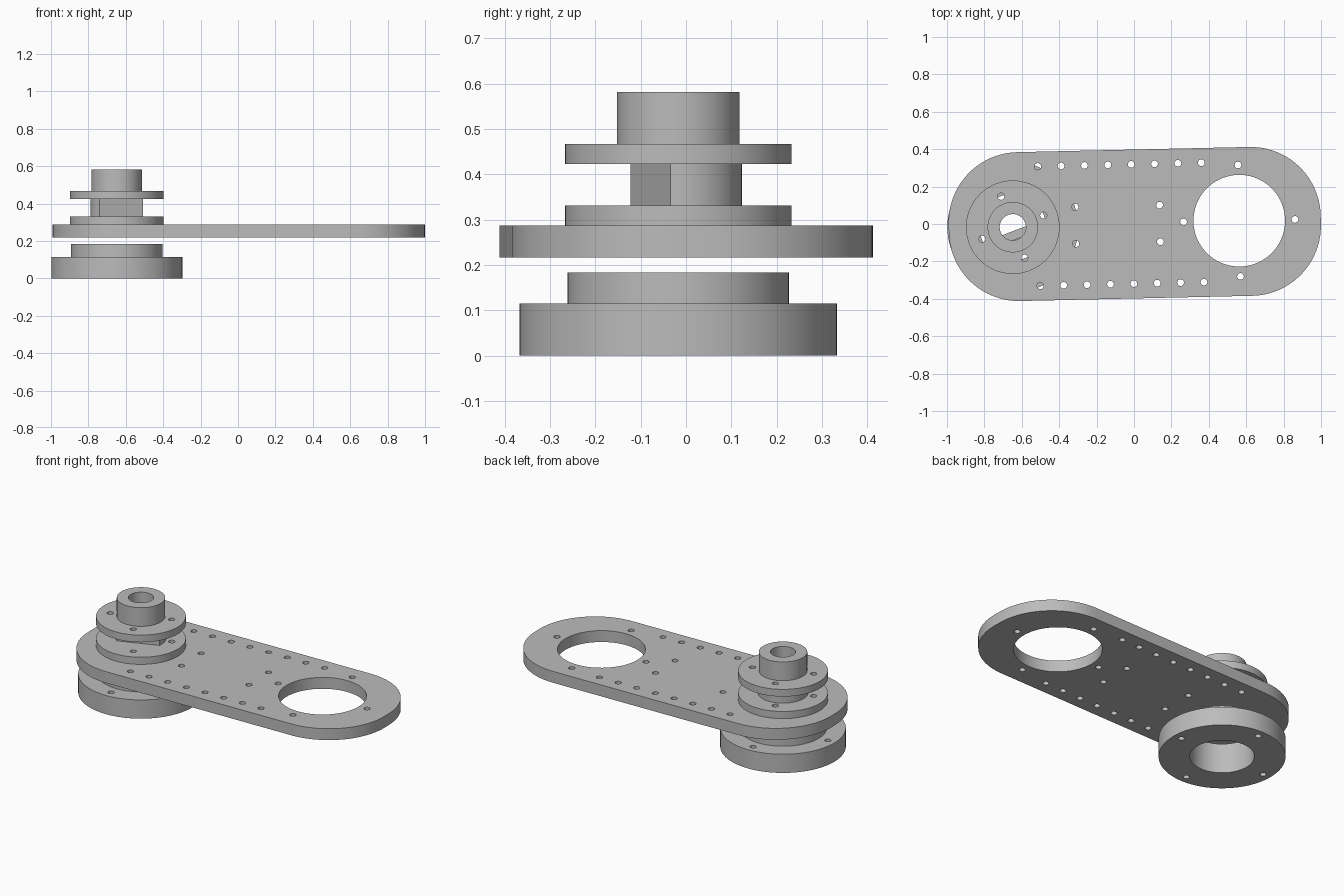
import bpy
import bmesh
from math import sin, cos, acos, pi, radians

cube = bpy.data.objects.get("Cube")
if cube:
    bpy.data.objects.remove(cube)

grey = bpy.data.materials.new("plain grey metal")
grey.use_nodes = True
colour = (0.5, 0.5, 0.5, 1)
grey.diffuse_color = colour
grey.node_tree.nodes["Principled BSDF"].inputs["Base Color"].default_value = colour

AXIS = (-0.648, -0.017)   # centre of the rotating joint
TILT = 0.0225             # slight turn of the arm
TURN = radians(21)        # turn of the coupling
BOLT = 0.018


def arc(c, r, start, end, n):
    return [(c[0] + r * cos(start + (end - start) * i / n),
             c[1] + r * sin(start + (end - start) * i / n)) for i in range(n + 1)]


def circle(c, r, n=72):
    return arc(c, r, 0, 2 * pi, n)[:-1]


def d_shape(c, r, offset):
    """Circle cut by a flat at the given distance from its centre."""
    half, facing = acos(offset / r), TURN - pi / 2
    return arc(c, r, facing + half, facing - half + 2 * pi, 48)


def bolts(c, r, turn):
    return [circle((c[0] + r * cos(turn + k * pi / 2), c[1] + r * sin(turn + k * pi / 2)), BOLT, 16)
            for k in range(4)]


def turned(p):
    return (p[0] * cos(TILT) - p[1] * sin(TILT), p[0] * sin(TILT) + p[1] * cos(TILT))


def slab(name, z0, z1, loops):
    """Extrude an outline with any number of holes between two heights."""
    curve = bpy.data.curves.new(name, 'CURVE')
    curve.dimensions = '2D'
    curve.fill_mode = 'BOTH'
    curve.extrude = (z1 - z0) / 2
    for loop in loops:
        s = curve.splines.new('POLY')
        s.points.add(len(loop) - 1)
        for pt, (x, y) in zip(s.points, loop):
            pt.co = (x, y, 0, 1)
        s.use_cyclic_u = True
    ob = bpy.data.objects.new(name, curve)
    bpy.context.collection.objects.link(ob)
    ob.location.z = (z0 + z1) / 2
    bpy.ops.object.select_all(action='DESELECT')
    ob.select_set(True)
    bpy.context.view_layer.objects.active = ob
    bpy.ops.object.convert(target='MESH')
    ob = bpy.context.object
    bm = bmesh.new()
    bm.from_mesh(ob.data)
    bmesh.ops.remove_doubles(bm, verts=bm.verts, dist=0.0002)
    bmesh.ops.recalc_face_normals(bm, faces=bm.faces)
    bm.to_mesh(ob.data)
    bm.free()
    ob.data.materials.clear()
    ob.data.materials.append(grey)
    bpy.ops.object.shade_smooth_by_angle(angle=radians(35))


# Base ring with a raised step
ring_bore = circle(AXIS, 0.178)
slab("base_ring", 0, 0.115, [circle(AXIS, 0.35), ring_bore] + bolts(AXIS, 0.3, TILT))
slab("base_step", 0.115, 0.183, [circle(AXIS, 0.244), ring_bore])

# Arm plate: rounded outline, bearing opening, joint opening and bolt holes
corner = 0.375
outline = []
for k, (sx, sy) in enumerate([(1, 1), (-1, 1), (-1, -1), (1, -1)]):
    centre = (0.004 + sx * (0.995 - corner), sy * (0.398 - corner))
    outline += arc(centre, corner, k * pi / 2, (k + 1) * pi / 2, 20)
bearing = (0.563, 0.005)
holes = [circle(bearing, 0.245)] + bolts(bearing, 0.298, 0)
for side in (1, -1):
    holes += [circle((-0.508 + 0.125 * i, side * 0.319), BOLT, 16) for i in range(8)]
    holes += [circle((u, side * 0.098), BOLT, 16) for u in (-0.313, 0.139)]
plate = [[turned(p) for p in loop] for loop in [outline] + holes]
slab("arm_plate", 0.217, 0.287, plate + [circle(AXIS, 0.07)] + bolts(AXIS, 0.176, TURN))

# Coupling: two flanges, flatted block between them, hub on top
bore = circle(AXIS, 0.07)
d_bore = d_shape(AXIS, 0.07, 0.02)
flange = [circle(AXIS, 0.25)] + bolts(AXIS, 0.176, TURN)
slab("lower_flange", 0.287, 0.331, flange + [d_bore])
slab("coupling_block", 0.331, 0.423, [d_shape(AXIS, 0.14, 0.066), d_bore])
slab("upper_flange", 0.423, 0.467, flange + [bore])
slab("top_hub", 0.467, 0.582, [circle(AXIS, 0.135), bore])
